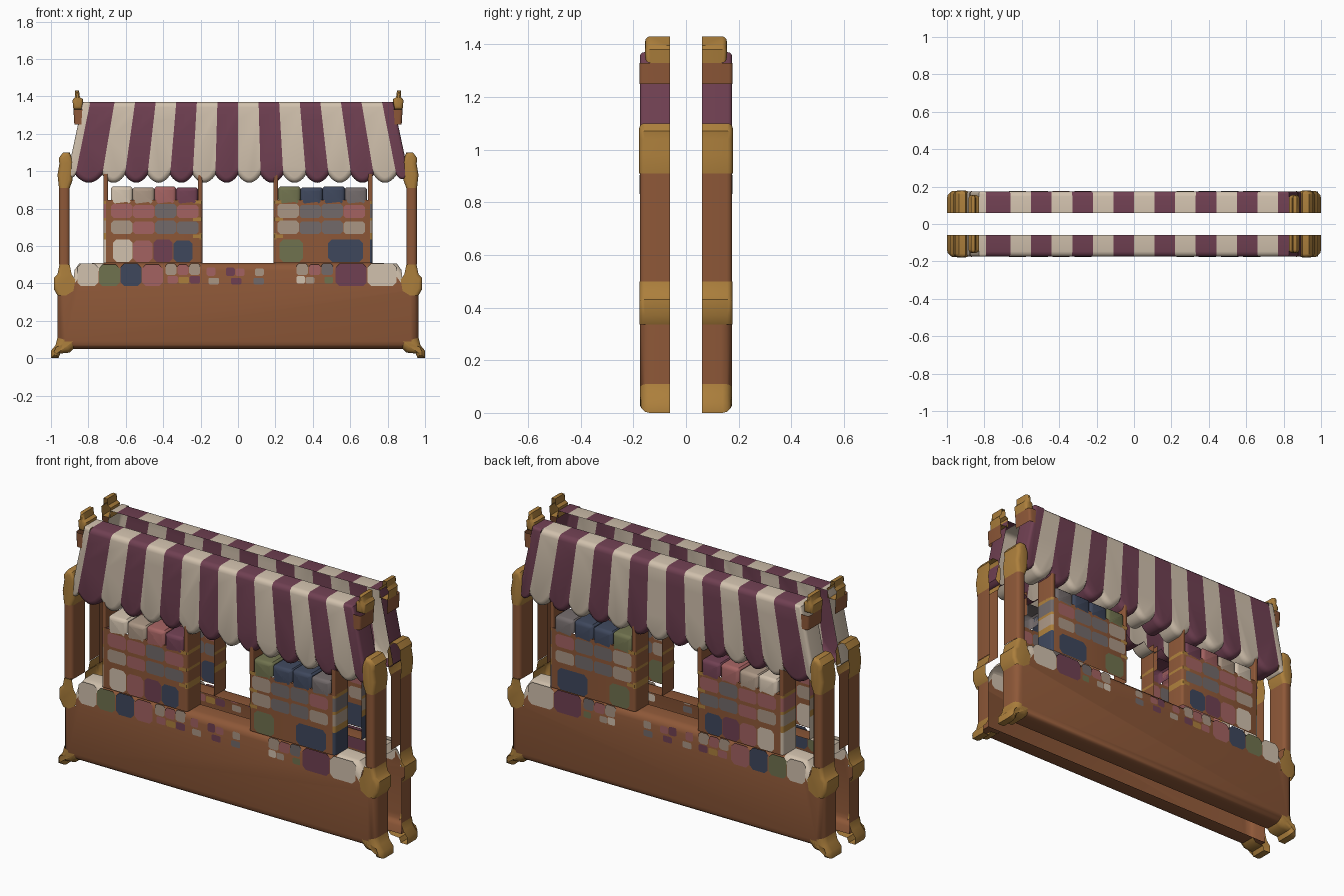
import bpy, bmesh, math
from mathutils import Vector

if "Cube" in bpy.data.objects:
    bpy.data.objects.remove(bpy.data.objects["Cube"])

FRONT, BACK = 0.175, 0.06      # depth of each shell: outer face and open rim


def material(name, r, g, b):
    m = bpy.data.materials.new(name)
    lin = [((c / 255 + 0.055) / 1.055) ** 2.4 for c in (r, g, b)]
    m.diffuse_color = (*lin, 1)
    m.use_nodes = True
    m.node_tree.nodes["Principled BSDF"].inputs["Base Color"].default_value = m.diffuse_color
    return m


MATS = {
    "b": material("brown wood", 142, 88, 56),
    "g": material("gold trim", 172, 127, 60),
    "m": material("plum cloth", 112, 64, 82),
    "c": material("cream cloth", 209, 193, 173),
    "s": material("stone beige", 170, 150, 132),
    "y": material("warm grey", 114, 106, 106),
    "n": material("navy", 62, 71, 92),
    "o": material("olive", 112, 114, 78),
    "r": material("dusty rose", 163, 98, 97),
}


def inset(pts, offs, amount):
    """Move each corner inwards, only away from the edges that carry a wall."""
    out, n = [], len(pts)
    for i in range(n):
        p, a, b = pts[i], pts[i - 1], pts[(i + 1) % n]
        d0, d1 = (p - a).normalized(), (b - p).normalized()
        n0, n1 = Vector((-d0.y, d0.x)), Vector((-d1.y, d1.x))
        k0, k1 = offs[i - 1] * amount, offs[i] * amount
        det = n0.x * n1.y - n0.y * n1.x
        if abs(det) < 0.15:
            out.append(p + (n0 + n1).normalized() * max(k0, k1))
        else:
            v = Vector(((k0 * n1.y - k1 * n0.y) / det, (n0.x * k1 - n1.x * k0) / det))
            if v.length > amount * 2:
                v = v.normalized() * amount * 2
            out.append(p + v)
    return out


def relief(name, outline, color, wall=lambda x, z: True, bevel=0.02, y=FRONT, wall_color=None):
    """Open-backed panel with rounded rims, doubled to the other side of the stall."""
    pts = [Vector(p) for p in outline]
    n = len(pts)
    if sum(pts[i - 1].cross(pts[i]) for i in range(n)) < 0:
        pts.reverse()
    mids = [(pts[i] + pts[(i + 1) % n]) / 2 for i in range(n)]
    walls = [bool(wall(abs(m.x), m.y)) for m in mids]
    rings = [(0, BACK)]
    for k in range(4):
        a = k * math.pi / 6
        rings.append((bevel * (1 - math.cos(a)), y - bevel * (1 - math.sin(a))))
    used = [color]
    bm = bmesh.new()
    if any(walls):
        loops = [[bm.verts.new((p.x, -d, p.y)) for p in inset(pts, walls, k)] for k, d in rings]
        for i in range(n):
            if not walls[i]:
                continue
            c = (wall_color and wall_color(abs(mids[i].x), mids[i].y)) or color
            if c not in used:
                used.append(c)
            j = (i + 1) % n
            for lo, hi in zip(loops, loops[1:]):
                f = bm.faces.new((lo[i], lo[j], hi[j], hi[i]))
                f.material_index = used.index(c)
                f.smooth = True
        bm.faces.new(loops[-1])
    else:
        bm.faces.new([bm.verts.new((p.x, -y, p.y)) for p in pts])
    bmesh.ops.remove_doubles(bm, verts=bm.verts, dist=1e-5)
    loose = [v for v in bm.verts if not v.link_faces]
    bmesh.ops.delete(bm, geom=loose, context='VERTS')
    me = bpy.data.meshes.new(name)
    bm.to_mesh(me)
    bm.free()
    me.set_sharp_from_angle(angle=math.radians(40))
    for c in used:
        me.materials.append(MATS[c])
    ob = bpy.data.objects.new(name, me)
    bpy.context.collection.objects.link(ob)
    mod = ob.modifiers.new("other side", 'MIRROR')
    mod.use_axis = (False, True, False)
    mod.use_mirror_merge = False


def pair(name, outline, color, **kw):
    relief("right_" + name, outline, color, **kw)
    relief("left_" + name, [(-x, z) for x, z in outline], color, **kw)


# Counter, with the end goods spilling over its top
half = [(.965, .05), (.965, .36), (.88, .36), (.875, .47), (.85, .505), (.72, .51), (.19, .51)]
relief("counter", half + [(-x, z) for x, z in reversed(half)], "b", bevel=0.042,
       wall=lambda x, z: z < .3 or (z > .5 and not .19 < x < .72) or z > .48,
       wall_color=lambda x, z: "c" if z > .48 and x > .7 else "b")

# Feet, corner knobs, posts, caps and finials
pair("foot", [(.88, .05), (.90, .03), (.95, .025), (.96, 0), (1, 0), (1, .04),
              (.975, .07), (.965, .11), (.93, .10), (.88, .09)], "g", y=.174, bevel=.035,
     wall=lambda x, z: x > .955 or z < .05)
pair("corner_knob", [(.88, .36), (.92, .335), (.965, .335), (.985, .37), (.985, .43), (.965, .45),
                     (.955, .50), (.90, .50), (.89, .45), (.87, .42)], "g", y=.177,
     wall=lambda x, z: .34 < z < .495 and x > .9)
pair("post", [(.90, .50), (.957, .50), (.957, .92), (.90, .92)], "b",
     wall=lambda x, z: .52 < z < .9)
pair("post_cap", [(.90, .91), (.957, .91), (.965, .98), (.955, 1.04), (.958, 1.07), (.935, 1.10),
                  (.90, 1.10), (.88, 1.05), (.885, .95)], "g", y=.178,
     wall=lambda x, z: z > .92)
pair("upper_post", [(.838, 1.25), (.875, 1.25), (.88, 1.33), (.832, 1.33)], "b", y=.177, bevel=.015,
     wall=lambda x, z: x > .87)
pair("finial", [(.83, 1.33), (.88, 1.33), (.885, 1.38), (.872, 1.395), (.872, 1.43), (.85, 1.43),
                (.845, 1.395), (.828, 1.385)], "g", y=.155, bevel=.018,
     wall=lambda x, z: True)

# Striped awning, flaring towards a scalloped hem
TOP, HEM = 1.37, 0.98


def flare(x, z):
    return (x * (1 + 0.10 * (TOP - z) / (TOP - HEM)), z)


edges = [-.83, -.79] + [.11 * k for k in range(-6, 8)] + [.83]
levels = [TOP - (TOP - HEM) * k / 4 for k in range(5)]
for i, (x0, x1) in enumerate(zip(edges, edges[1:])):
    drop = 0.042 * min(1, (x1 - x0) / .11)
    hem = []
    for k in range(1, 8):
        t = k / 8
        hx, _ = flare(x0 + (x1 - x0) * t, HEM)
        hem.append((hx, HEM - drop * math.sin(math.pi * t) ** .8))
    outline = [flare(x0, z) for z in levels] + hem + [flare(x1, z) for z in reversed(levels)]
    end = i == 0 or i == len(edges) - 2
    relief("awning_stripe", outline, "cm"[i % 2], bevel=.015 if end else .028,
           wall=lambda x, z, e=end: z > TOP - .005 or z < HEM
           or (e and x > .829 * (1 + .1 * (TOP - z) / (TOP - HEM)) - .002))

# Shelf units: goods show on the outer ends, gilded strips between the rows
ROWS = [(.51, .635), (.67, .735), (.75, .825)]
steps = sorted({z for r in ROWS for z in r} | {.845})
for side, tints in ((-1, "csr"), (1, "nsy")):
    def shelf_tint(x, z, tints=tints):
        for (a, b), c in zip(ROWS, tints):
            if a < z < b:
                return c if x > .5 else "b"
        return "g"
    s = "left" if side < 0 else "right"
    box = [(.72 * side, z) for z in steps] + [(.19 * side, z) for z in reversed(steps)]
    relief(s + "_shelf", box, "b", wall=lambda x, z: z > .52 and (x > .7 or x < .2),
           wall_color=shelf_tint, bevel=.015)
for a, b in ((.19, .215), (.695, .72)):
    pair("shelf_upright", [(a, .84), (b, .84), (b, .985), (a, .985)], "b", bevel=.008,
         wall=lambda x, z: .86 < z < .97)
for z in (.652, .742, .835):
    pair("shelf_bracket", [(.195, z - .009), (.24, z - .009), (.24, z + .009), (.195, z + .009)],
         "g", wall=lambda x, z: False, y=.1765)


# Goods: equal rounded items, one colour letter each ("." leaves a gap)
def goods(name, z0, z1, x0, x1, letters, solid=False):
    w = (x1 - x0) / len(letters)
    for i, c in enumerate(letters):
        if c == ".":
            continue
        gap = 0 if solid else .002
        a, b = x0 + i * w + gap, x0 + (i + 1) * w - gap
        h = z1 - (.005 if i % 2 else 0)
        r = min(w, h - z0) * (.12 if solid else .17)
        out = [(a + r, z0), (b - r, z0), (b, z0 + r), (b, h - r),
               (b - r, h), (a + r, h), (a, h - r), (a, z0 + r)]
        if solid:
            relief(name, out, c, y=.177, bevel=.02, wall=lambda x, z: z > z0 + r)
        else:       # visible from outside and from within the stall
            for depth in (.178, .172):
                relief(name, out, c, y=depth, wall=lambda x, z: False)


goods("left_top_goods", .838, .918, -.68, -.215, "csrm", True)
goods("right_top_goods", .838, .918, .215, .69, "onny", True)
goods("left_upper_goods", .75, .825, -.68, -.21, "rryr")
goods("right_upper_goods", .75, .825, .21, .68, "syyr")
goods("left_middle_goods", .665, .735, -.68, -.21, "sryy")
goods("right_middle_goods", .665, .735, .21, .68, "syys")
goods("left_lower_goods", .515, .635, -.67, -.24, "crmn")
goods("right_lower_goods", .515, .635, .22, .35, "o")
goods("right_lower_crate", .515, .635, .48, .67, "n")
goods("left_counter_goods", .385, .505, -.86, -.40, "conr")
goods("left_counter_jars", .445, .505, -.39, -.20, "srs")
goods("left_counter_fruit", .40, .44, -.38, -.20, "rgm")
goods("centre_counter_goods", .44, .485, -.17, .14, "r.mr.s")
goods("centre_counter_fruit", .395, .43, -.16, .14, "s.m.y")
goods("right_counter_jars", .445, .505, .31, .51, "sry")
goods("right_counter_fruit", .40, .44, .31, .51, "cs.o")
goods("right_counter_goods", .385, .505, .52, .69, "m")
goods("right_counter_sack", .385, .505, .69, .85, "c")
